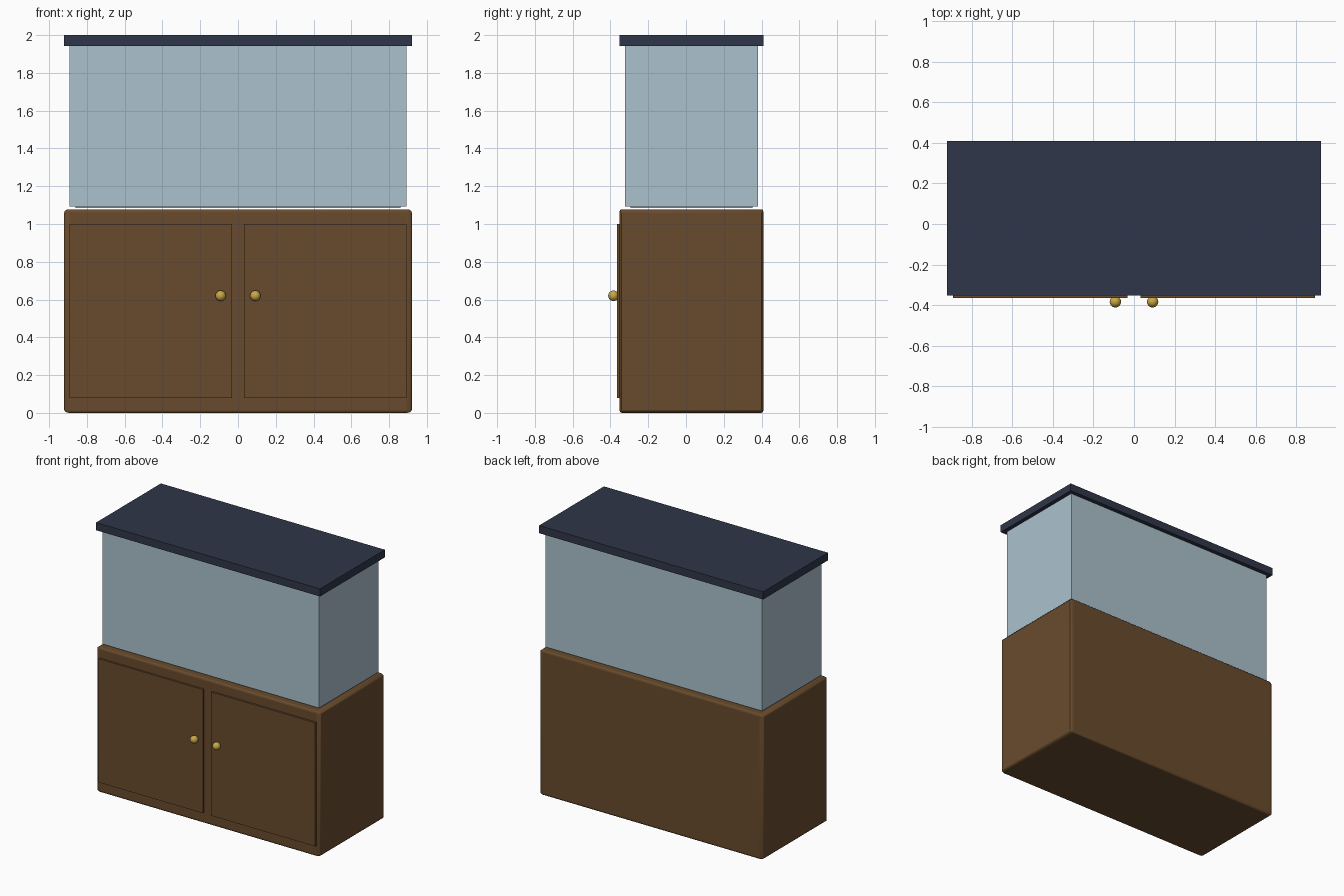
import bpy

if "Cube" in bpy.data.objects:
    bpy.data.objects.remove(bpy.data.objects["Cube"])


def material(name, rgb):
    m = bpy.data.materials.new(name)
    m.diffuse_color = (*rgb, 1)
    m.use_nodes = True
    m.node_tree.nodes["Principled BSDF"].inputs["Base Color"].default_value = m.diffuse_color
    return m


WOOD = material("brown_wood", (0.14, 0.071, 0.026))
GLASS = material("pale_blue_glass", (0.41, 0.54, 0.61))
LID = material("dark_navy", (0.028, 0.037, 0.066))
BRASS = material("brass", (0.58, 0.39, 0.06))


def box(name, x, y, z, mat):
    """Box from (min, max) pairs along each axis."""
    spans = (x, y, z)
    bpy.ops.mesh.primitive_cube_add(size=1, location=[(a + b) / 2 for a, b in spans])
    ob = bpy.context.object
    ob.name = name
    ob.scale = [b - a for a, b in spans]
    ob.data.materials.append(mat)
    return ob


# Cabinet, bevelled before its scale so the rounding is wider along the length
cabinet = box("cabinet", (-0.92, 0.92), (-0.352, 0.41), (0, 1.078), WOOD)
bev = cabinet.modifiers.new("rounding", 'BEVEL')
bev.width = 0.015
bev.segments = 3
bpy.ops.object.shade_smooth_by_angle()

# Water block showing just under the tank, glass tank and lid
box("water", (-0.86, 0.86), (-0.295, 0.353), (1.086, 1.85), GLASS)
box("tank", (-0.892, 0.892), (-0.322, 0.38), (1.093, 1.945), GLASS)
box("lid", (-0.922, 0.922), (-0.352, 0.41), (1.943, 2.0), LID)

# Pair of doors with round knobs
for side, s in (("left", -1), ("right", 1)):
    box(side + "_door", sorted((s * 0.033, s * 0.892)), (-0.366, -0.345), (0.08, 1.0), WOOD)
    bpy.ops.mesh.primitive_uv_sphere_add(segments=24, ring_count=12, radius=0.028,
                                         location=(s * 0.092, -0.384, 0.62))
    knob = bpy.context.object
    knob.name = side + "_knob"
    knob.data.materials.append(BRASS)
    bpy.ops.object.shade_smooth()
